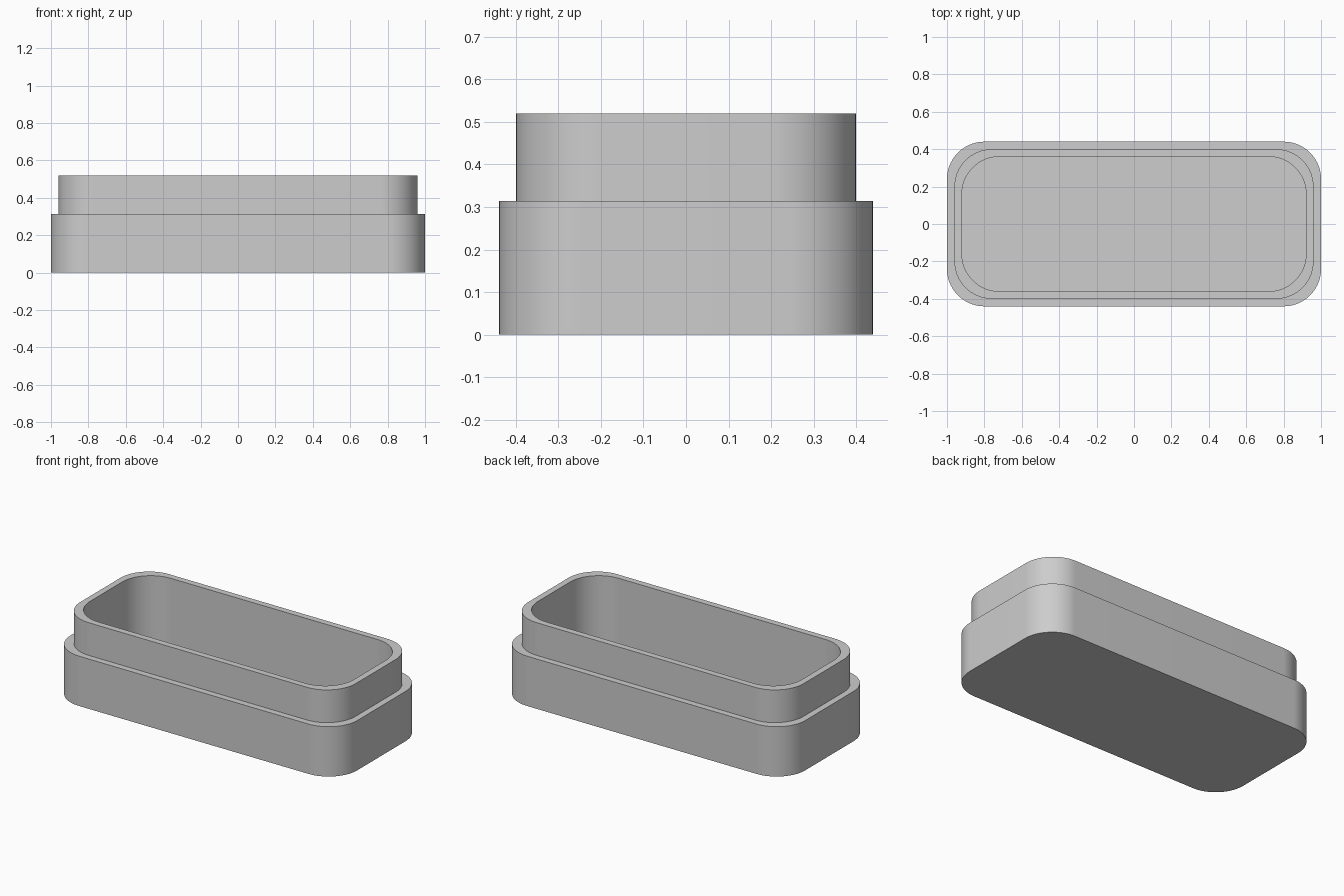
import bpy
import bmesh
import math

old = bpy.data.objects.get("Cube")
if old:
    bpy.data.objects.remove(old, do_unlink=True)

RADIUS = 0.2      # same corner radius on every outline
STEPS = 24        # segments per rounded corner

grey = bpy.data.materials.new("plain grey")
grey.use_nodes = True
colour = (0.61, 0.61, 0.61, 1)
grey.diffuse_color = colour
grey.node_tree.nodes["Principled BSDF"].inputs["Base Color"].default_value = colour


def rounded_ring(bm, half_x, half_y, z):
    """Loop of vertices around a rounded rectangle."""
    ring = []
    for corner, (sx, sy) in enumerate([(1, 1), (-1, 1), (-1, -1), (1, -1)]):
        for i in range(STEPS + 1):
            a = math.pi / 2 * (corner + i / STEPS)
            ring.append(bm.verts.new((sx * (half_x - RADIUS) + RADIUS * math.cos(a),
                                      sy * (half_y - RADIUS) + RADIUS * math.sin(a), z)))
    return ring


# Section from the underside, up the outer step and lip, down into the cavity
section = [
    (1.0, 0.44, 0.0),
    (1.0, 0.44, 0.314),
    (0.96, 0.40, 0.314),
    (0.96, 0.40, 0.52),
    (0.92, 0.36, 0.52),
    (0.92, 0.36, 0.08),
]

bm = bmesh.new()
rings = [rounded_ring(bm, *level) for level in section]
for low, high in zip(rings, rings[1:]):
    for i in range(len(low)):
        j = (i + 1) % len(low)
        bm.faces.new((low[i], low[j], high[j], high[i]))

# Underside and cavity floor
bm.faces.new(list(reversed(rings[0])))
bm.faces.new(rings[-1])
bmesh.ops.recalc_face_normals(bm, faces=bm.faces)

mesh = bpy.data.meshes.new("stepped_box_base")
bm.to_mesh(mesh)
bm.free()
mesh.materials.append(grey)
box = bpy.data.objects.new("stepped_box_base", mesh)
bpy.context.collection.objects.link(box)

# Smooth corners, crisp rims
bpy.ops.object.select_all(action="DESELECT")
box.select_set(True)
bpy.context.view_layer.objects.active = box
bpy.ops.object.shade_smooth_by_angle(angle=math.radians(30))
